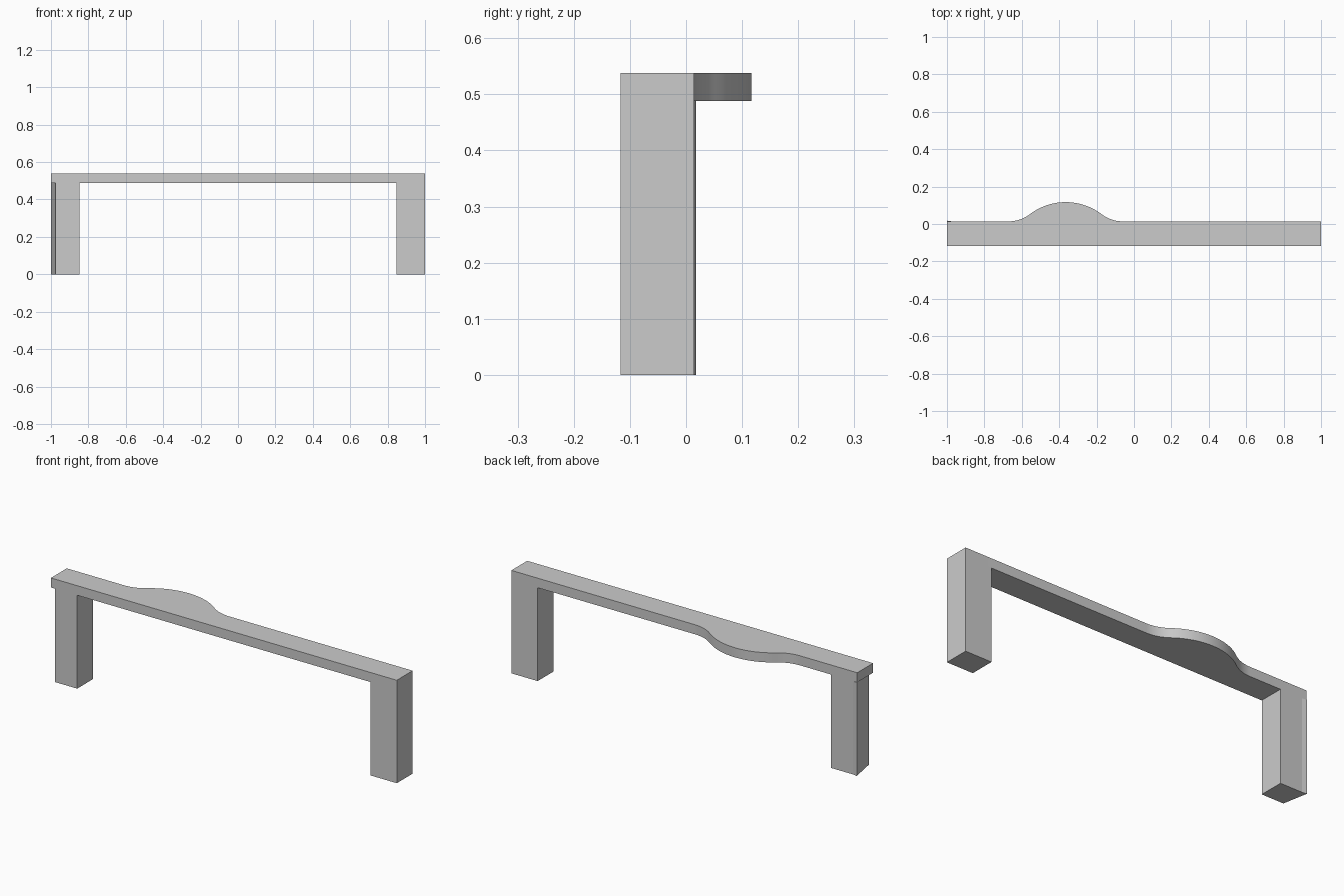
import bpy, bmesh
from math import sin, cos, atan, radians

if "Cube" in bpy.data.objects:
    bpy.data.objects.remove(bpy.data.objects["Cube"])

FRONT, BACK = -0.117, 0.014
UNDER, TOP = 0.488, 0.538


def extrude_outline(name, points, z0, z1):
    """Solid from a counter-clockwise plan outline."""
    bm = bmesh.new()
    face = bm.faces.new([bm.verts.new((x, y, z0)) for x, y in points])
    result = bmesh.ops.extrude_face_region(bm, geom=[face])
    for v in result["geom"]:
        if isinstance(v, bmesh.types.BMVert):
            v.co.z = z1
    bmesh.ops.recalc_face_normals(bm, faces=bm.faces)
    mesh = bpy.data.meshes.new(name)
    bm.to_mesh(mesh)
    bm.free()
    obj = bpy.data.objects.new(name, mesh)
    bpy.context.collection.objects.link(obj)
    return obj


def bulge(centre, half_width, height, crown_r_share=0.63, steps=12):
    """Back-edge bulge, right to left: fillet, round crown, fillet."""
    angle = 2 * atan(height / half_width)
    total = half_width / sin(angle)
    crown = total * crown_r_share
    fillet = total - crown
    half = []                                    # offset from centre, y
    for i in range(steps):                       # concave fillet
        a = angle * i / steps
        half.append((half_width - fillet * sin(a), BACK + fillet * (1 - cos(a))))
    for i in range(steps):                       # convex crown
        a = angle * (1 - i / steps)
        half.append((crown * sin(a), BACK + height - crown * (1 - cos(a))))
    right = [(centre + x, y) for x, y in half]
    left = [(centre - x, y) for x, y in reversed(half)]
    return right + [(centre, BACK + height)] + left


# Desk top with a rounded bulge along the back edge
outline = [(-1, FRONT), (1, FRONT), (1, BACK)]
outline += bulge(-0.365, 0.305, 0.117 - BACK)
outline += [(-1, BACK)]
top = extrude_outline("desk_top", outline, UNDER, TOP)
bpy.context.view_layer.objects.active = top
top.select_set(True)
bpy.ops.object.shade_smooth_by_angle(angle=radians(30))

# Right leg, flush with the top
extrude_outline("right_leg", [(0.848, FRONT), (1, FRONT), (1, BACK), (0.848, BACK)], 0, UNDER)

# Left leg, its outer side slanting in towards the front
extrude_outline("left_leg", [(-0.975, FRONT), (-0.848, FRONT), (-0.848, BACK),
                             (-0.975, BACK), (-1, 0.018)], 0, UNDER)
